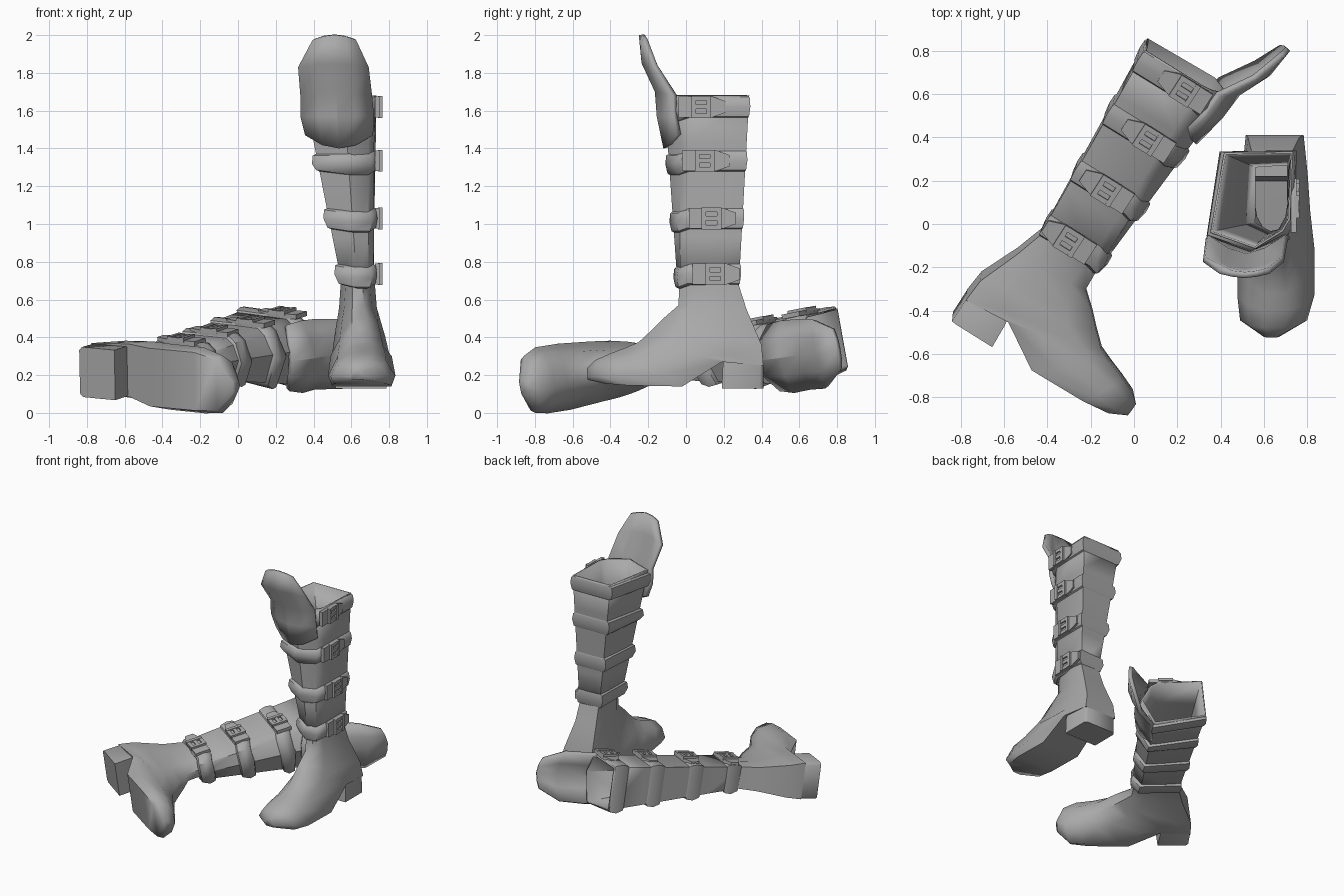
import bpy
from mathutils import Matrix, Vector

cube = bpy.data.objects.get("Cube")
if cube:
    bpy.data.objects.remove(cube, do_unlink=True)

GREY = (0.4, 0.4, 0.4, 1)
leather = bpy.data.materials.new("grey_leather")
leather.use_nodes = True
leather.diffuse_color = GREY
leather.node_tree.nodes["Principled BSDF"].inputs["Base Color"].default_value = GREY


def make(name, verts, faces, matrix, angle=40, wall=0):
    """Mesh object placed by matrix; mirrored matrices get their faces flipped."""
    mesh = bpy.data.meshes.new(name)
    mesh.from_pydata(verts, [], faces)
    mesh.transform(matrix)
    if matrix.determinant() < 0:
        mesh.flip_normals()
    mesh.materials.append(leather)
    obj = bpy.data.objects.new(name, mesh)
    bpy.context.collection.objects.link(obj)
    if wall:
        mod = obj.modifiers.new("wall", "SOLIDIFY")
        mod.thickness = wall
        mod.offset = -1
    bpy.ops.object.select_all(action="DESELECT")
    obj.select_set(True)
    bpy.context.view_layer.objects.active = obj
    bpy.ops.object.shade_smooth_by_angle(angle=angle * 3.14159 / 180)
    return obj


def loft(rings, caps=(True, True), closed=False):
    """Quads between equal rings running from bottom to top, counter-clockwise."""
    n = len(rings[0])
    verts = [p for r in rings for p in r]
    spans = len(rings) if closed else len(rings) - 1
    faces = []
    for k in range(spans):
        a, b = k * n, (k + 1) % len(rings) * n
        faces += [(a + i, a + (i + 1) % n, b + (i + 1) % n, b + i) for i in range(n)]
    if caps[0]:
        faces.append(tuple(reversed(range(n))))
    if caps[1]:
        faces.append(tuple(range(len(verts) - n, len(verts))))
    return verts, faces


# Shaft section at the ankle and at the opening, counter-clockwise from above
ANKLE = [(.552, .27), (.55, 0), (.63, -.045), (.69, -.03), (.718, .02), (.715, .28)]
OPENING = [(.416, .33), (.352, -.04), (.56, -.115), (.69, -.035), (.722, .02), (.734, .335)]
Z0, Z1 = .68, 1.68


def section(z, grow=0, dip=0):
    """Shaft outline at height z, widened by grow and lowered at the front by dip."""
    t = (z - Z0) / (Z1 - Z0)
    pts = [Vector(a).lerp(Vector(b), t) for a, b in zip(ANKLE, OPENING)]
    mid = sum(pts, Vector((0, 0))) / len(pts)
    out = []
    for p in pts:
        d = p - mid
        q = p + grow * Vector((.75 if d.x > 0 else -1.15, .35 if d.y > 0 else -.75))
        out.append((q.x, q.y, z - (dip if p.y < -.025 else 0)))
    return out


# Foot slices: front y,z / rear y,z / centre x / half width
FOOT = [
    ((-.525, .235), (-.52, .175), .635, .035),
    ((-.48, .28), (-.43, .155), .645, .155),
    ((-.40, .315), (-.30, .145), .655, .178),
    ((-.32, .345), (-.02, .14), .655, .178),
    ((-.25, .375), (.19, .27), .652, .162),
    ((-.18, .44), (.41, .25), .65, .152),
    ((-.12, .50), (.40, .36), .645, .135),
    ((-.04, .57), (.32, .55), .635, .1),
    ((-.035, .69), (.275, .69), .634, .09),
]
SHAPE = [(0, .3), (.22, .72), (.7, 1), (1, .88)]


def slice_ring(front, rear, xc, hw):
    side = [(hw * f, Vector(front).lerp(Vector(rear), t)) for t, f in SHAPE]
    right = [(xc + w, p.x, p.y) for w, p in side]
    left = [(xc - w, p.x, p.y) for w, p in reversed(side)]
    return right + left


# Heel levels: z / left x / right x / front y / back y
HEEL = [
    (.13, .515, .785, .19, .41),
    (.25, .515, .783, .195, .41),
    (.37, .54, .755, .22, .39),
]
# Knee flap rows: middle z, side z, y, centre x, half width, backward curl
FLAP = [
    (1.40, 1.47, -.12, .535, .18, .07),
    (1.57, 1.57, -.155, .525, .195, .085),
    (1.70, 1.68, -.165, .52, .19, .09),
    (1.85, 1.83, -.235, .505, .187, .06),
    (2.0, 1.975, -.25, .51, .115, .02),
]
# Strap centre height and buckle centre y
STRAPS = [(.735, .155), (1.03, .135), (1.335, .10), (1.62, .08)]


def box(name, lo, hi, m):
    rings = [[(x, y, z) for x, y in ((lo[0], lo[1]), (hi[0], lo[1]), (hi[0], hi[1]), (lo[0], hi[1]))]
             for z in (lo[2], hi[2])]
    return make(name, *loft(rings), m, 20)


def build_boot(side, m):
    # Foot and heel block
    make(side + "_foot", *loft([slice_ring(*s) for s in FOOT], (True, False)), m, 55)
    heel = []
    for z, x0, x1, y0, y1 in HEEL:
        c = .018
        heel.append([(x0, y0, z), (x1, y0, z), (x1, y1 - c, z), (x1 - c, y1, z), (x0 + c, y1, z), (x0, y1 - c, z)])
    make(side + "_heel", *loft(heel), m, 50)

    # Hollow shaft
    rings = [section(Z0 + (Z1 - Z0) * i / 4) for i in range(5)]
    make(side + "_shaft", *loft(rings, (False, False)), m, 35, .012)

    # Knee flap curving around the front of the opening
    cols = (-1, -.5, 0, .5, 1)
    verts = [(xc + hw * t, y + curl * abs(t) ** 1.6, zc + (zs - zc) * t * t)
             for zc, zs, y, xc, hw, curl in FLAP for t in cols]
    faces = [(k * 5 + i, k * 5 + i + 1, k * 5 + i + 6, k * 5 + i + 5)
             for k in range(len(FLAP) - 1) for i in range(4)]
    make(side + "_knee_flap", verts, faces, m, 28, .028)

    for n, (z, y) in enumerate(STRAPS, 1):
        tag = f"{side}_strap_{n}"
        # Bulging band
        prof = [(-.058, -.004), (-.05, .014), (0, .025), (.045, .014), (.055, -.004)]
        make(tag, *loft([section(z + dz, g, .018) for dz, g in prof], (False, False), True), m, 45)
        # Tapered loose end
        outline = [(y - .12, z - .055), (y + .06, z - .055), (y + .13, z - .03),
                   (y + .13, z + .03), (y + .06, z + .055), (y - .12, z + .055)]
        end = [[(x, a, b) for a, b in outline] for x in (.725, .75)]
        make(tag + "_end", *loft(end), m, 20)
        # Buckle frame with two slots
        for j, dy in enumerate((-.04, .04)):
            box(f"{tag}_buckle_side_{j}", (.74, y + dy - .012, z - .058), (.765, y + dy + .012, z + .058), m)
        for j, dz in enumerate((-.046, 0, .046)):
            box(f"{tag}_buckle_bar_{j}", (.74, y - .04, z + dz - .012), (.762, y + .04, z + dz + .012), m)


# Standing boot
build_boot("left", Matrix.Identity(4))

# Mirrored boot lying on its inner side
w = Vector((.535, .83, .168)).normalized()
v = Vector((-.838, .538, .085))
v = (v - w * v.dot(w)).normalized()
u = w.cross(v)
lying = Matrix((u, v, w)).transposed().to_4x4()
lying.translation = Vector((-.836, -.405, .10)) - lying @ Vector((.53, .41, .13))
build_boot("right", lying)
